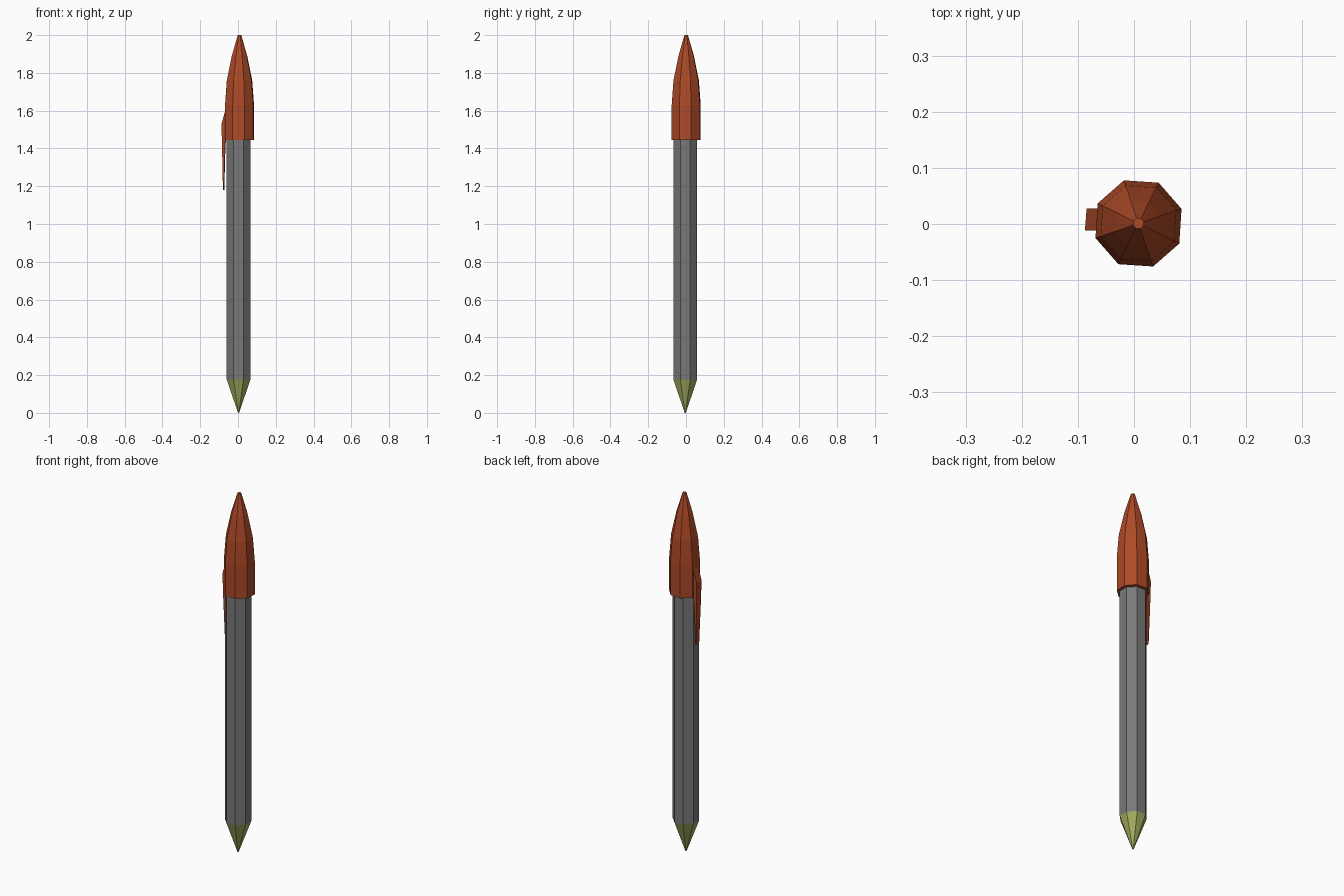
import bpy, bmesh, math

if "Cube" in bpy.data.objects:
    bpy.data.objects.remove(bpy.data.objects["Cube"])


def material(name, rgb):
    m = bpy.data.materials.new(name)
    m.diffuse_color = (*rgb, 1)
    m.use_nodes = True
    m.node_tree.nodes["Principled BSDF"].inputs["Base Color"].default_value = m.diffuse_color
    return m


RED = material("rust red", (0.42, 0.068, 0.02))
GREY = material("mid grey", (0.19, 0.19, 0.19))
OLIVE = material("olive green", (0.37, 0.41, 0.11))


def finish(bm, name, mat):
    bmesh.ops.recalc_face_normals(bm, faces=bm.faces[:])
    mesh = bpy.data.meshes.new(name)
    bm.to_mesh(mesh)
    bm.free()
    mesh.materials.append(mat)
    obj = bpy.data.objects.new(name, mesh)
    bpy.context.collection.objects.link(obj)
    return obj


def loft(name, rings, mat):
    """Skin a list of closed point rings and cap both ends."""
    bm = bmesh.new()
    loops = [[bm.verts.new(p) for p in ring] for ring in rings]
    n = len(loops[0])
    for a, b in zip(loops, loops[1:]):
        for i in range(n):
            j = (i + 1) % n
            bm.faces.new((a[i], a[j], b[j], b[i]))
    bm.faces.new(loops[0])
    bm.faces.new(loops[-1])
    return finish(bm, name, mat)


def octagons(profile, cx, cy, turn):
    return [[(cx + r * math.cos(math.radians(turn + 45 * k)),
              cy + r * math.sin(math.radians(turn + 45 * k)), z)
             for k in range(8)] for r, z in profile]


# Writing point and barrel
loft("tip", octagons([(0.003, 0), (0.0685, 0.178)], 0.003, -0.004, 22.5), OLIVE)
loft("barrel", octagons([(0.0685, 0.178), (0.0685, 1.46)], 0.003, -0.004, 22.5), GREY)

# Faceted cap, curving in to a small flat top
loft("cap", octagons([(0.081, 1.445), (0.081, 1.63), (0.071, 1.76),
                      (0.043, 1.89), (0.010, 2.0)], 0.008, 0.001, 18.7), RED)

# Pocket clip: (outer x, inner x, z, half width)
sections = [(-0.062, -0.05, 1.615, 0.020), (-0.086, -0.06, 1.53, 0.020),
            (-0.083, -0.068, 1.40, 0.018), (-0.079, -0.0735, 1.18, 0.010)]
slant = 0.075
loft("clip", [[(x - slant * s * w * -1, 0.008 + s * w, z)
               for x, s in ((xo, -1), (xo, 1), (xi, 1), (xi, -1))]
              for xo, xi, z, w in sections], RED)
